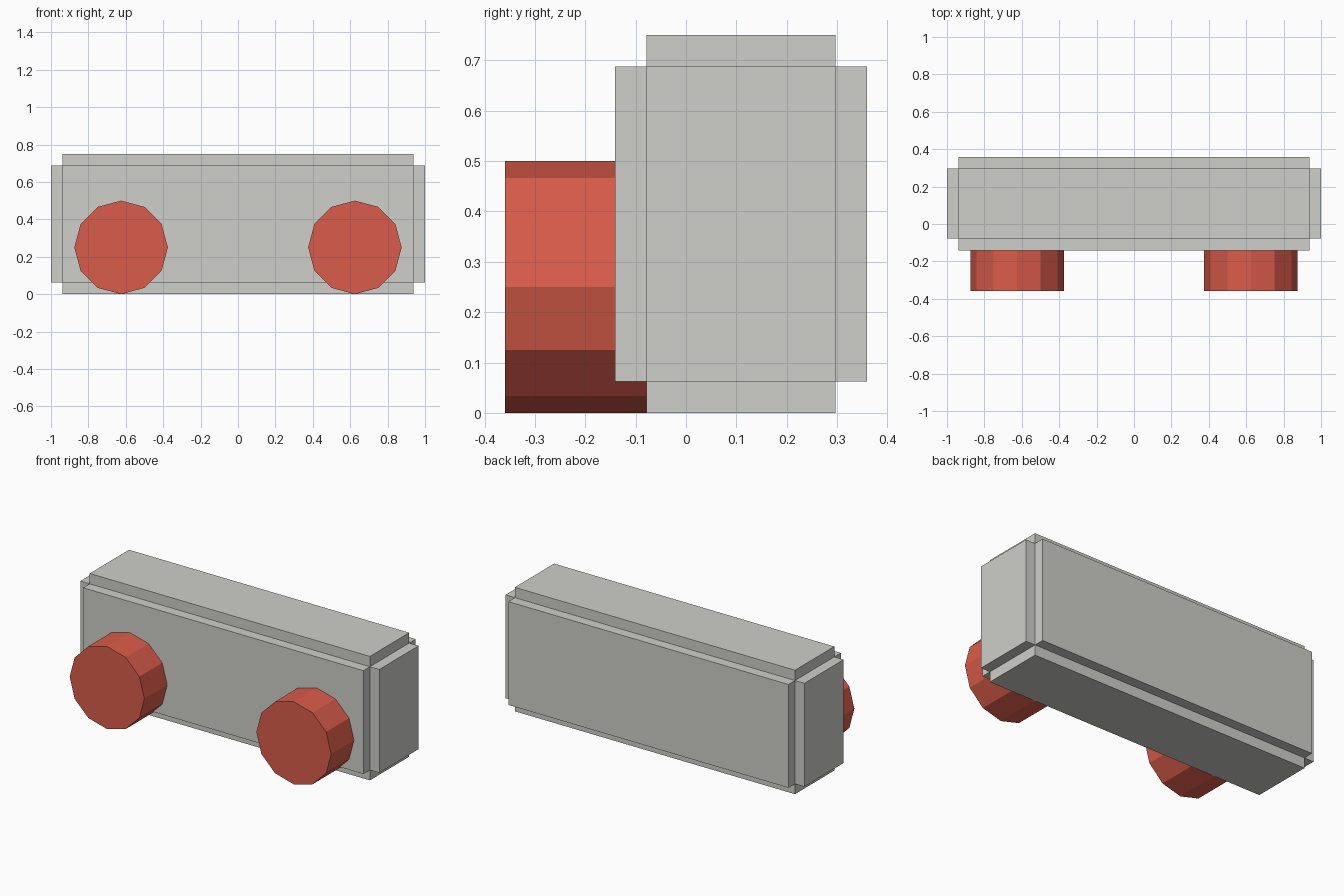
import bpy
import math

cube = bpy.data.objects.get("Cube")
if cube:
    bpy.data.objects.remove(cube, do_unlink=True)


def make_material(name, colour):
    mat = bpy.data.materials.new(name)
    mat.use_nodes = True
    mat.diffuse_color = colour
    mat.node_tree.nodes["Principled BSDF"].inputs["Base Color"].default_value = colour
    return mat


grey = make_material("light grey", (0.62, 0.62, 0.59, 1))
red = make_material("warm red", (0.70, 0.107, 0.069, 1))

STEP = 0.0625            # depth of the stepped edges
LENGTH, DEPTH, HEIGHT = 2.0, 0.5, 0.75
BODY_Y = 0.1094
BACK = BODY_Y - DEPTH / 2 + STEP
FRONT = -0.3594
RADIUS = 0.25


def add_box(name, size):
    bpy.ops.mesh.primitive_cube_add(size=1, location=(0, BODY_Y, HEIGHT / 2))
    obj = bpy.context.object
    obj.name = name
    obj.dimensions = size
    bpy.ops.object.transform_apply(location=False, rotation=False, scale=True)
    obj.data.materials.append(grey)
    return obj


# Body: three crossing blocks, each full size along one axis only
full = (LENGTH, DEPTH, HEIGHT)
blocks = []
for axis, name in enumerate(("body", "front_back_block", "top_bottom_block")):
    size = [s if i == axis else s - 2 * STEP for i, s in enumerate(full)]
    blocks.append(add_box(name, size))

# Join the blocks into one stepped solid
body = blocks[0]
bpy.context.view_layer.objects.active = body
for block in blocks[1:]:
    mod = body.modifiers.new("union", 'BOOLEAN')
    mod.operation = 'UNION'
    mod.solver = 'EXACT'
    mod.object = block
    bpy.ops.object.modifier_apply(modifier=mod.name)
    bpy.data.objects.remove(block, do_unlink=True)

# Twelve-sided wheels on the front
for side, name in ((1, "left_wheel"), (-1, "right_wheel")):
    bpy.ops.mesh.primitive_cylinder_add(
        vertices=12, radius=RADIUS, depth=BACK - FRONT,
        location=(side * 0.625, (FRONT + BACK) / 2, RADIUS),
        rotation=(math.pi / 2, 0, 0))
    wheel = bpy.context.object
    wheel.name = name
    wheel.data.materials.append(red)
